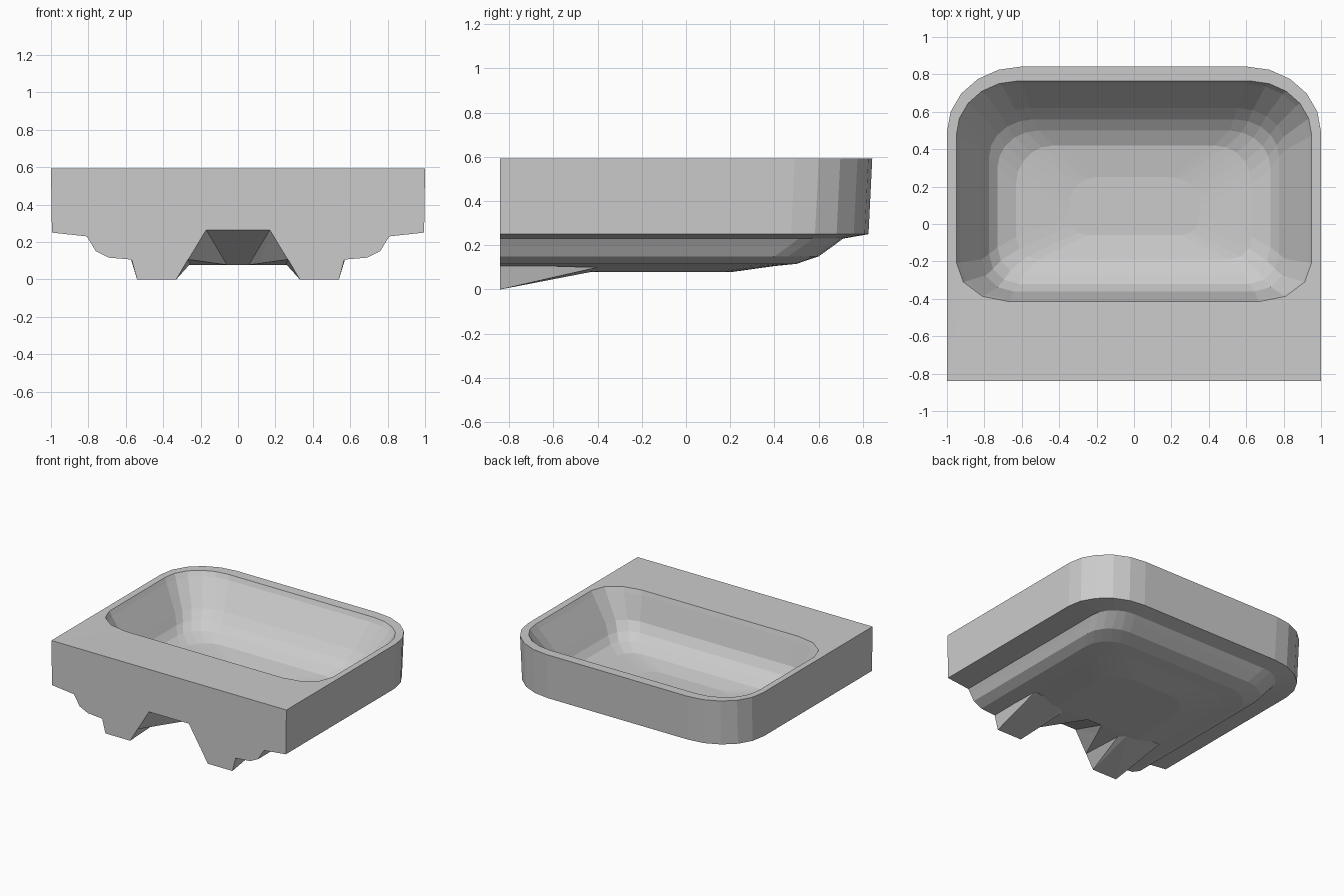
import bpy, bmesh
from math import sin, cos, pi

if "Cube" in bpy.data.objects:
    bpy.data.objects.remove(bpy.data.objects["Cube"])


def ring(bm, hx, y0, y1, z, front, back):
    """Rounded rectangle of vertices; front/back are (x, y) corner radii."""
    half = []
    for i in range(4):
        a = -pi / 2 + i * pi / 6
        half.append((hx - front[0] * (1 - cos(a)), y0 + front[1] * (1 + sin(a))))
    for i in range(6):
        a = i * pi / 10
        half.append((hx - back[0] * (1 - cos(a)), y1 - back[1] * (1 - sin(a))))
    half += [(0, y1)]
    pts = half + [(-x, y) for x, y in reversed(half[:-1])] + [(0, y0)]
    return [bm.verts.new((x, y, z)) for x, y in pts]


def finish(bm, name):
    bmesh.ops.remove_doubles(bm, verts=bm.verts, dist=0.0005)
    bmesh.ops.recalc_face_normals(bm, faces=bm.faces)
    me = bpy.data.meshes.new(name)
    bm.to_mesh(me)
    bm.free()
    ob = bpy.data.objects.new(name, me)
    bpy.context.collection.objects.link(ob)
    return ob


def hull(name, pts):
    bm = bmesh.new()
    for p in pts:
        bm.verts.new(p)
    bmesh.ops.convex_hull(bm, input=bm.verts)
    return finish(bm, name)


# Basin: one loft from the underside, up the outer wall, over the rim, into the bowl
F = -0.84
sharp = (0, 0)
rings = [
    # underside (half width, front y, back y, z, front corner, back corner)
    (0.36, -0.43, 0.20, 0.078, (0.1, 0.1), (0.2, 0.2)),
    (0.57, F, 0.40, 0.106, sharp, (0.22, 0.2)),
    (0.69, F, 0.50, 0.116, sharp, (0.22, 0.2)),
    (0.76, F, 0.60, 0.15, sharp, (0.22, 0.2)),
    (0.79, F, 0.67, 0.20, sharp, (0.22, 0.2)),
    (0.81, F, 0.71, 0.23, sharp, (0.22, 0.2)),
    # outer wall
    (0.995, F, 0.825, 0.25, sharp, (0.4, 0.35)),
    (1.0, F, 0.842, 0.592, sharp, (0.4, 0.35)),
    # bowl
    (0.95, -0.415, 0.765, 0.59, (0.28, 0.21), (0.33, 0.29)),
    (0.93, -0.405, 0.75, 0.555, (0.27, 0.2), (0.33, 0.29)),
    (0.815, -0.36, 0.62, 0.375, (0.17, 0.17), (0.26, 0.22)),
    (0.775, -0.32, 0.56, 0.31, (0.16, 0.16), (0.24, 0.2)),
    (0.73, -0.265, 0.50, 0.265, (0.14, 0.14), (0.22, 0.2)),
    (0.63, -0.19, 0.42, 0.225, (0.12, 0.12), (0.2, 0.2)),
    (0.35, -0.06, 0.25, 0.2, (0.1, 0.1), (0.15, 0.15)),
]
bm = bmesh.new()
loops = [ring(bm, *r) for r in rings]
n = len(loops[0])
for a, b in zip(loops, loops[1:]):
    for i in range(n):
        j = (i + 1) % n
        bm.faces.new((a[i], a[j], b[j], b[i]))
bm.faces.new(loops[0])
bm.faces.new(loops[-1])
basin = finish(bm, "basin")

# Recess between the feet, tapering down into the underside
notch = hull("recess_cutter", [(s * x, y, z) for s in (-1, 1) for x, y, z in (
    (0.17, F, 0.265), (0.33, F, 0.0), (0.17, F - 0.05, 0.265), (0.35, F - 0.05, -0.03),
    (0.06, -0.43, 0.08), (0.1, -0.43, 0.02))])
notch.hide_render = True
notch.hide_viewport = True
mod = basin.modifiers.new("recess", "BOOLEAN")
mod.operation = "DIFFERENCE"
mod.solver = "EXACT"
mod.object = notch

# Two wedge-shaped feet at the front, fading into the underside
for s, side in ((-1, "left"), (1, "right")):
    hull(side + "_foot", [(s * x, y, z) for x, y, z in (
        (0.57, F, 0.112), (0.54, F, 0.0), (0.33, F, 0.0), (0.264, F, 0.112),
        (0.57, -0.40, 0.1), (0.54, -0.40, 0.098), (0.29, -0.40, 0.085), (0.24, -0.40, 0.1))])
